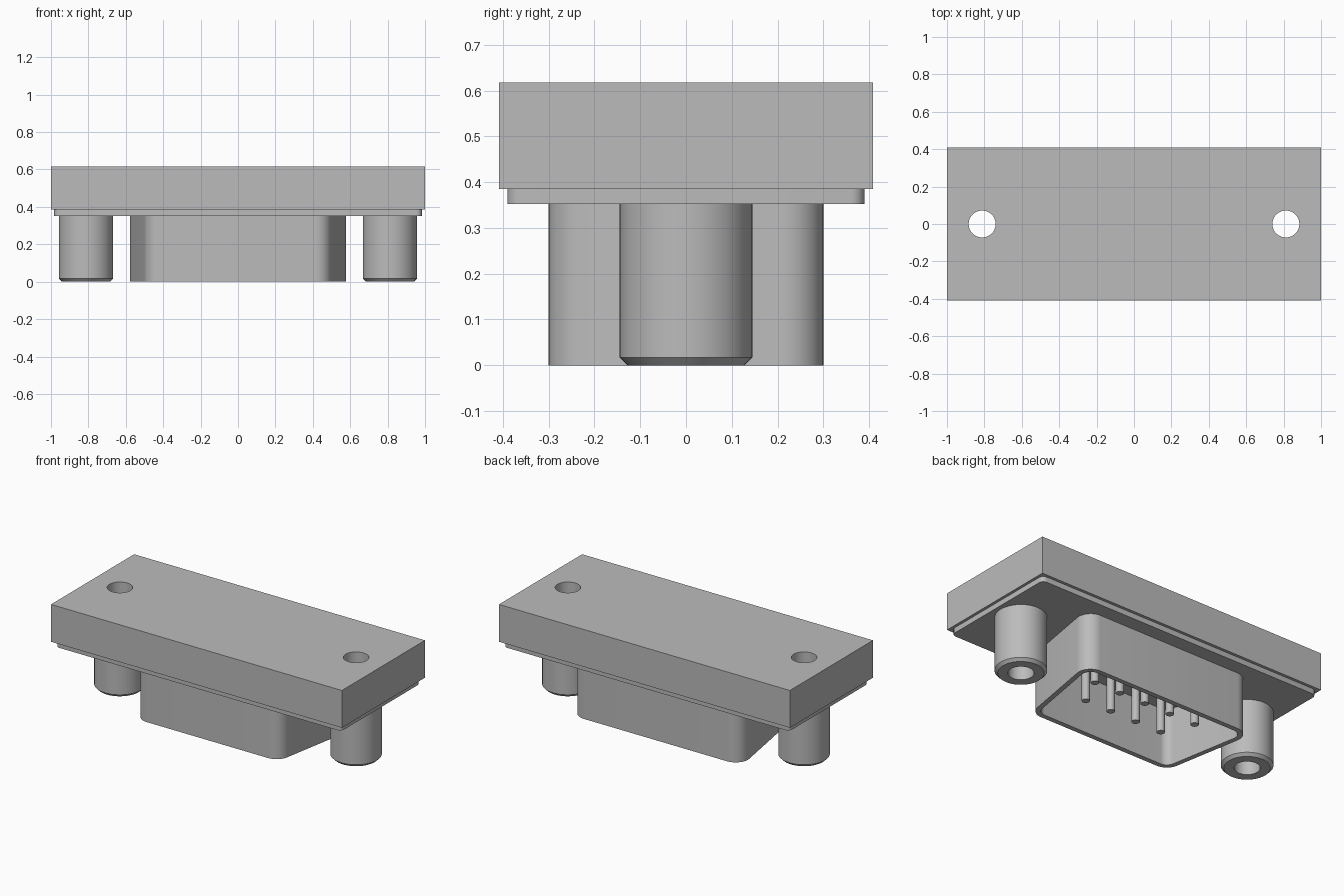
import bpy, bmesh
from math import sin, cos, tan, pi, radians
from mathutils import Vector

cube = bpy.data.objects.get("Cube")
if cube:
    bpy.data.objects.remove(cube, do_unlink=True)

grey = bpy.data.materials.new("grey")
grey.use_nodes = True
colour = (0.5, 0.5, 0.5, 1)
grey.diffuse_color = colour
grey.node_tree.nodes["Principled BSDF"].inputs["Base Color"].default_value = colour

BODY_TOP, BODY_LOW, PLATE_LOW = 0.617, 0.385, 0.352
HOLE_X, HOLE_R = 0.812, 0.072


def finish(name, bm):
    """Turn a bmesh into a named, shaded object."""
    bmesh.ops.remove_doubles(bm, verts=bm.verts, dist=1e-5)
    bmesh.ops.recalc_face_normals(bm, faces=bm.faces)
    mesh = bpy.data.meshes.new(name)
    bm.to_mesh(mesh)
    bm.free()
    mesh.materials.append(grey)
    obj = bpy.data.objects.new(name, mesh)
    bpy.context.collection.objects.link(obj)
    bpy.ops.object.select_all(action='DESELECT')
    obj.select_set(True)
    bpy.context.view_layer.objects.active = obj
    bpy.ops.object.shade_smooth_by_angle(angle=radians(30))
    return obj


def arc(cx, cy, r, start, end, steps):
    """Points along an arc, angles in degrees."""
    angles = [radians(start + (end - start) * i / steps) for i in range(steps + 1)]
    return [(cx + r * cos(a), cy + r * sin(a)) for a in angles]


def circle(cx, cy, r, sides=48):
    return arc(cx, cy, r, 0, 360, sides)[:-1]


def mirrored(half):
    """Complete a right-hand outline with its left-hand reflection."""
    return half + [(-x, y) for x, y in reversed(half)]


def prism(name, loops, low, high):
    """Extrude an outline, with any holes, between two heights."""
    bm = bmesh.new()
    edges = []
    for loop in loops:
        verts = [bm.verts.new((x, y, low)) for x, y in loop]
        edges += [bm.edges.new((v, verts[i - 1])) for i, v in enumerate(verts)]
    bmesh.ops.triangle_fill(bm, edges=edges, use_beauty=True, normal=(0, 0, 1))
    extruded = bmesh.ops.extrude_face_region(bm, geom=bm.faces[:], use_keep_orig=True)
    moved = [v for v in extruded["geom"] if isinstance(v, bmesh.types.BMVert)]
    bmesh.ops.translate(bm, verts=moved, vec=(0, 0, high - low))
    return finish(name, bm)


def lathe(name, profile, x, y, sides):
    """Spin a closed (radius, height) profile around a vertical axis."""
    bm = bmesh.new()
    verts = [bm.verts.new((x + r, y, z)) for r, z in profile]
    edges = [bm.edges.new((v, verts[i - 1])) for i, v in enumerate(verts)]
    bmesh.ops.spin(bm, geom=verts + edges, cent=(x, y, 0), axis=(0, 0, 1),
                   angle=2 * pi, steps=sides, use_merge=True)
    return finish(name, bm)


# Housing block and flange, both pierced by the screw holes
holes = [circle(side * HOLE_X, 0, HOLE_R) for side in (-1, 1)]
prism("housing", [mirrored([(1, -0.408), (1, 0.408)])] + holes, BODY_LOW, BODY_TOP)
corner = 0.03
flange = mirrored(arc(0.983 - corner, corner - 0.39, corner, -90, 0, 6)
                  + arc(0.983 - corner, 0.39 - corner, corner, 0, 90, 6))
prism("flange", [flange] + holes, PLATE_LOW, BODY_LOW)


# Hollow shell, wider at the back, with ten-degree slanted ends
def shell_outline(inset):
    r, slant = 0.085, 10
    back_x, cy = 0.577 - r, 0.3 - r
    front_x = back_x - 2 * cy * tan(radians(slant))
    return mirrored(arc(front_x, -cy, r - inset, -90, -slant, 10)
                    + arc(back_x, cy, r - inset, -slant, 90, 12))


prism("shell", [shell_outline(0), shell_outline(0.03)], 0, PLATE_LOW)

# Threaded-post sleeves with a chamfered lower rim
sleeve = [(HOLE_R, 0), (0.128, 0), (0.145, 0.017), (0.145, PLATE_LOW), (HOLE_R, PLATE_LOW)]
for side, label in ((-1, "right"), (1, "left")):
    lathe(label + "_post", sleeve, side * HOLE_X, 0, 48)

# Two rows of contact pins: five at the back, four at the front
pitch, row_y = 0.179, 0.092
for label, count, y in (("back", 5, row_y), ("front", 4, -row_y)):
    for i in range(count):
        x = (i - (count - 1) / 2) * pitch
        prism(f"{label}_pin_{i + 1}", [circle(x, y, 0.023, 20)], 0.066, PLATE_LOW)
